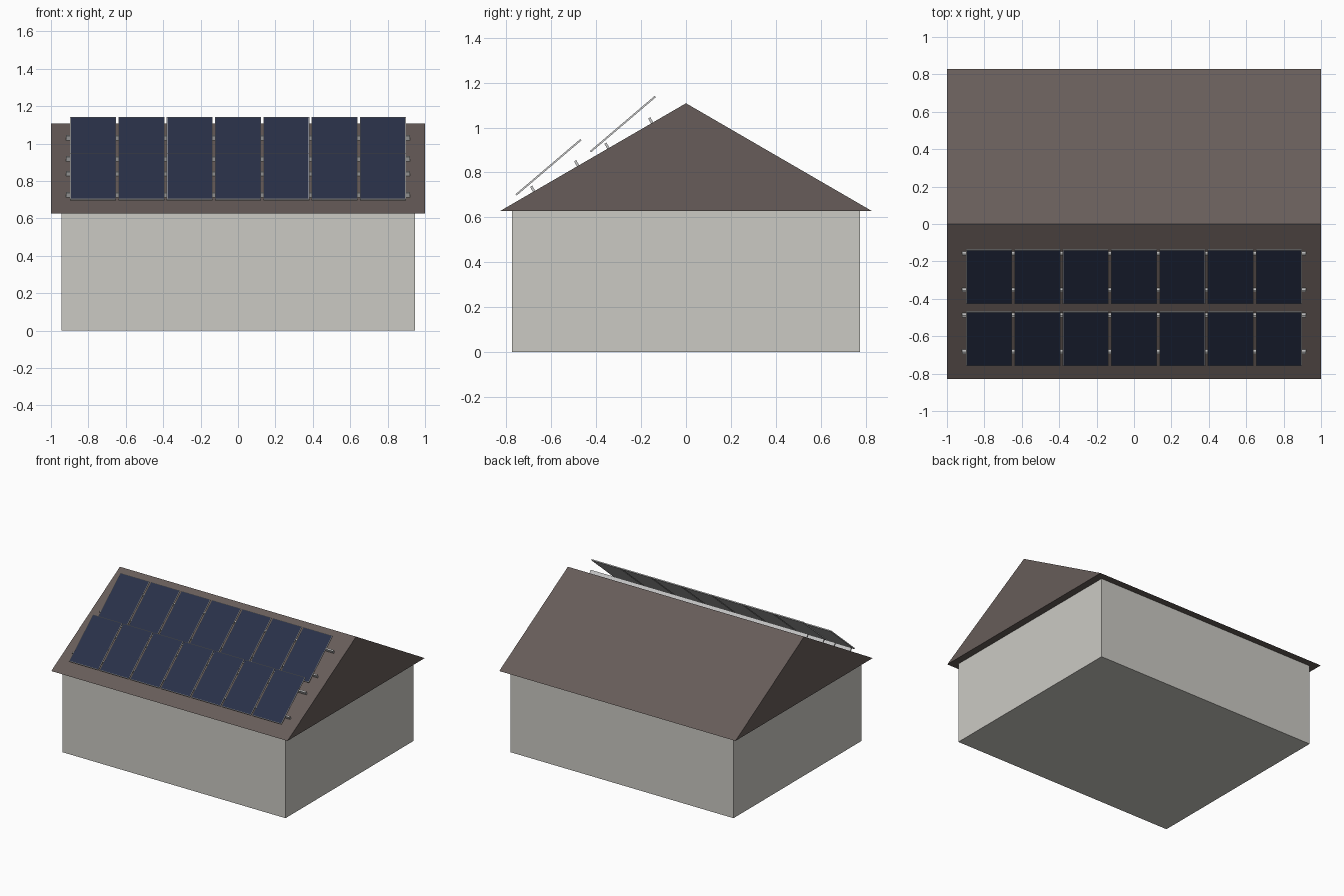
import bpy, bmesh, math
from mathutils import Matrix, Vector

if "Cube" in bpy.data.objects:
    bpy.data.objects.remove(bpy.data.objects["Cube"])

EAVE_Z, RIDGE_Z, EAVE_Y = 0.627, 1.108, 0.83
PITCH = math.atan2(RIDGE_Z - EAVE_Z, EAVE_Y)


def material(name, color):
    m = bpy.data.materials.new(name)
    m.diffuse_color = (*color, 1)
    m.use_nodes = True
    m.node_tree.nodes["Principled BSDF"].inputs["Base Color"].default_value = m.diffuse_color
    return m


WALL = material("wall_render", (0.60, 0.59, 0.55))
ROOF = material("roof_brown", (0.135, 0.108, 0.10))
METAL = material("aluminium", (0.55, 0.56, 0.57))
GLASS = material("solar_glass", (0.022, 0.030, 0.065))


def finish(name, bm, *mats):
    bmesh.ops.recalc_face_normals(bm, faces=bm.faces)
    mesh = bpy.data.meshes.new(name)
    bm.to_mesh(mesh)
    bm.free()
    for m in mats:
        mesh.materials.append(m)
    ob = bpy.data.objects.new(name, mesh)
    bpy.context.collection.objects.link(ob)
    return ob


def box_bm(size):
    bm = bmesh.new()
    bmesh.ops.create_cube(bm, size=1, matrix=Matrix.Diagonal((*size, 1)))
    return bm


# House body
walls = finish("walls", box_bm((1.89, 1.55, EAVE_Z)), WALL)
walls.location.z = EAVE_Z / 2

# Gable roof: triangular profile extruded along x
bm = bmesh.new()
profile = [(-EAVE_Y, EAVE_Z), (EAVE_Y, EAVE_Z), (0, RIDGE_Z)]
face = bm.faces.new([bm.verts.new((-1, y, z)) for y, z in profile])
ext = bmesh.ops.extrude_face_region(bm, geom=[face])["geom"]
bmesh.ops.translate(bm, vec=(2, 0, 0),
                    verts=[v for v in ext if isinstance(v, bmesh.types.BMVert)])
finish("gable_roof", bm, ROOF)

# Mounting rails standing square to the front slope
normal = Vector((0, -math.sin(PITCH), math.cos(PITCH)))
for i, y in enumerate((-0.151, -0.346, -0.481, -0.677)):
    rail = finish(f"mounting_rail_{i + 1}", box_bm((1.84, 0.011, 0.026)), METAL)
    foot = Vector((0, y, RIDGE_Z + y * math.tan(PITCH)))
    rail.location = foot + normal * 0.013
    rail.rotation_euler.x = PITCH

# Solar panels: framed slabs with a glass face, two rows of seven
ROWS = [((-0.757, 0.700), (-0.468, 0.946)), ((-0.426, 0.892), (-0.137, 1.138))]
WIDTH, STEP, COUNT, THICK = 0.246, 0.2582, 7, 0.008
for r, ((y0, z0), (y1, z1)) in enumerate(ROWS):
    length = math.hypot(y1 - y0, z1 - z0)
    tilt = math.atan2(z1 - z0, y1 - y0)
    for c in range(COUNT):
        bm = box_bm((WIDTH, length, THICK))
        bm.normal_update()
        top = max(bm.faces, key=lambda f: f.normal.z)
        bmesh.ops.inset_individual(bm, faces=[top], thickness=0.005)
        top.material_index = 1
        panel = finish(f"solar_panel_{r + 1}_{c + 1}", bm, METAL, GLASS)
        panel.location = ((c - (COUNT - 1) / 2) * STEP, (y0 + y1) / 2, (z0 + z1) / 2)
        panel.rotation_euler.x = tilt
